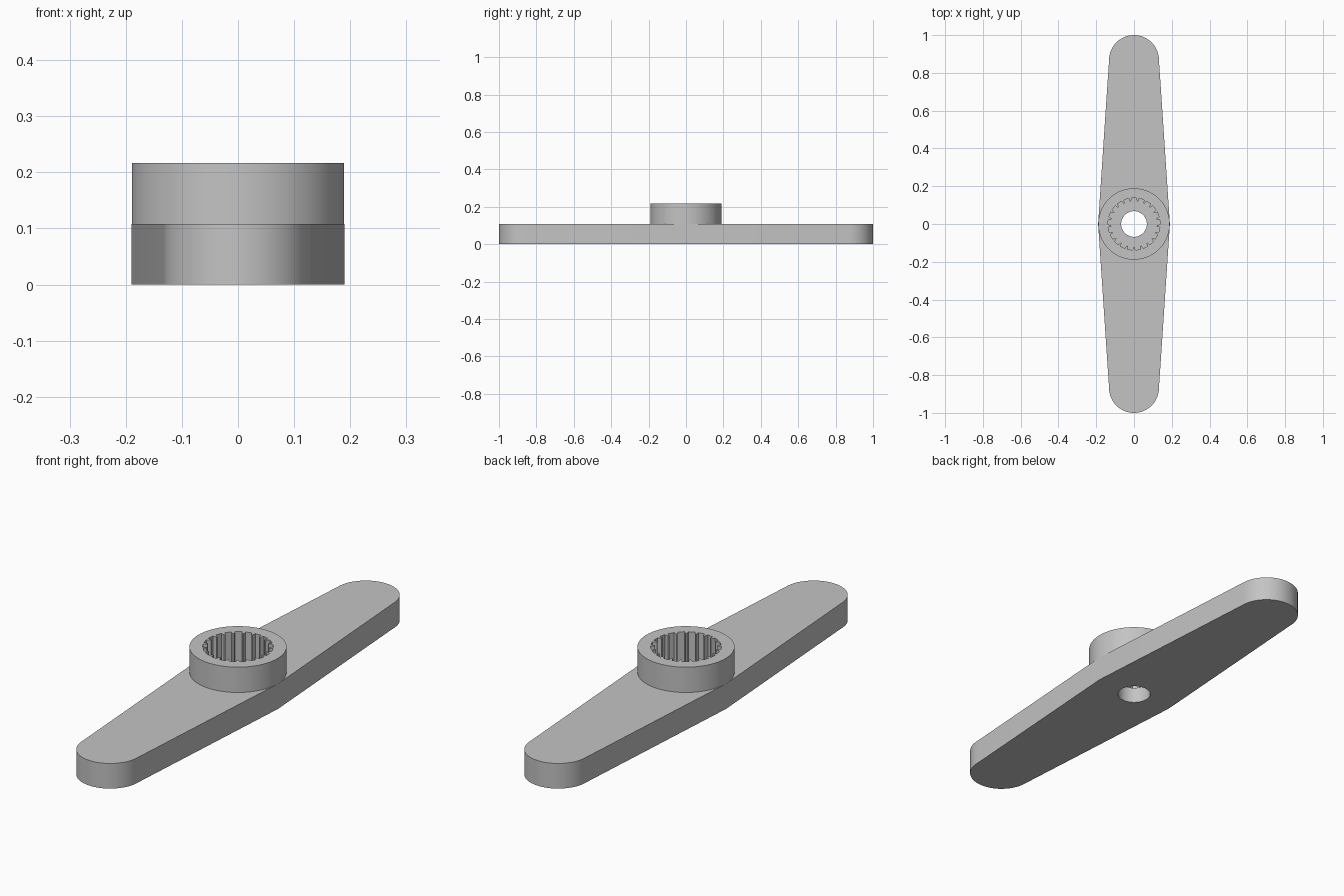
import bpy
import bmesh
from math import sin, cos, pi, radians

if "Cube" in bpy.data.objects:
    bpy.data.objects.remove(bpy.data.objects["Cube"], do_unlink=True)

ARM_TOP, HUB_TOP, SOCKET_FLOOR = 0.108, 0.217, 0.07
ARM_HALF_WIDTH, TIP_RADIUS = 0.19, 0.132
HUB_RADIUS, HOLE_RADIUS = 0.189, 0.068
TEETH, TOOTH_ROOT, TOOTH_CREST = 21, 0.138, 0.121


def circle(radius, count=64):
    return [(radius * cos(2 * pi * i / count), radius * sin(2 * pi * i / count))
            for i in range(count)]


def arm_outline(steps=32):
    """Tapered bar, widest in the middle, with a round tip at each end."""
    tip = [(TIP_RADIUS * cos(pi * i / steps),
            1 - TIP_RADIUS + TIP_RADIUS * sin(pi * i / steps))
           for i in range(steps + 1)]
    half = [(ARM_HALF_WIDTH, 0)] + tip
    return half + [(-x, -y) for x, y in half]


def spline_outline():
    """Ring of blunt teeth pointing inward."""
    points = []
    pitch = 2 * pi / TEETH
    for i in range(TEETH):
        for offset, radius in ((-0.32, TOOTH_ROOT), (0.32, TOOTH_ROOT),
                               (0.42, TOOTH_CREST), (0.58, TOOTH_CREST)):
            a = pi / 2 + (i + offset) * pitch
            points.append((radius * cos(a), radius * sin(a)))
    return points


def walls(bm, loop, z0, z1):
    low = [bm.verts.new((x, y, z0)) for x, y in loop]
    high = [bm.verts.new((x, y, z1)) for x, y in loop]
    for i in range(len(loop)):
        j = (i + 1) % len(loop)
        bm.faces.new((low[i], low[j], high[j], high[i]))


def flat_ring(bm, outer, inner, z):
    edges = []
    for loop in (outer, inner):
        verts = [bm.verts.new((x, y, z)) for x, y in loop]
        edges += [bm.edges.new((v, verts[(i + 1) % len(verts)]))
                  for i, v in enumerate(verts)]
    bmesh.ops.triangle_fill(bm, edges=edges, use_beauty=True, normal=(0, 0, 1))


arm, hub = arm_outline(), circle(HUB_RADIUS, 96)
socket, hole = spline_outline(), circle(HOLE_RADIUS)
bm = bmesh.new()

# Arm
flat_ring(bm, arm, hole, 0)
walls(bm, arm, 0, ARM_TOP)
flat_ring(bm, arm, hub, ARM_TOP)

# Raised hub
walls(bm, hub, ARM_TOP, HUB_TOP)
flat_ring(bm, hub, socket, HUB_TOP)

# Toothed socket and screw hole
walls(bm, socket, SOCKET_FLOOR, HUB_TOP)
flat_ring(bm, socket, hole, SOCKET_FLOOR)
walls(bm, hole, 0, SOCKET_FLOOR)

bmesh.ops.remove_doubles(bm, verts=bm.verts[:], dist=0.00005)
bmesh.ops.recalc_face_normals(bm, faces=bm.faces[:])

mesh = bpy.data.meshes.new("lever_arm_with_hub")
bm.to_mesh(mesh)
bm.free()
body = bpy.data.objects.new("lever_arm_with_hub", mesh)
bpy.context.collection.objects.link(body)

# Grey plastic
grey = bpy.data.materials.new("grey plastic")
grey.use_nodes = True
colour = (0.55, 0.55, 0.55, 1)
grey.diffuse_color = colour
grey.node_tree.nodes["Principled BSDF"].inputs["Base Color"].default_value = colour
mesh.materials.append(grey)

bpy.ops.object.select_all(action="DESELECT")
body.select_set(True)
bpy.context.view_layer.objects.active = body
bpy.ops.object.shade_smooth_by_angle(angle=radians(25))
